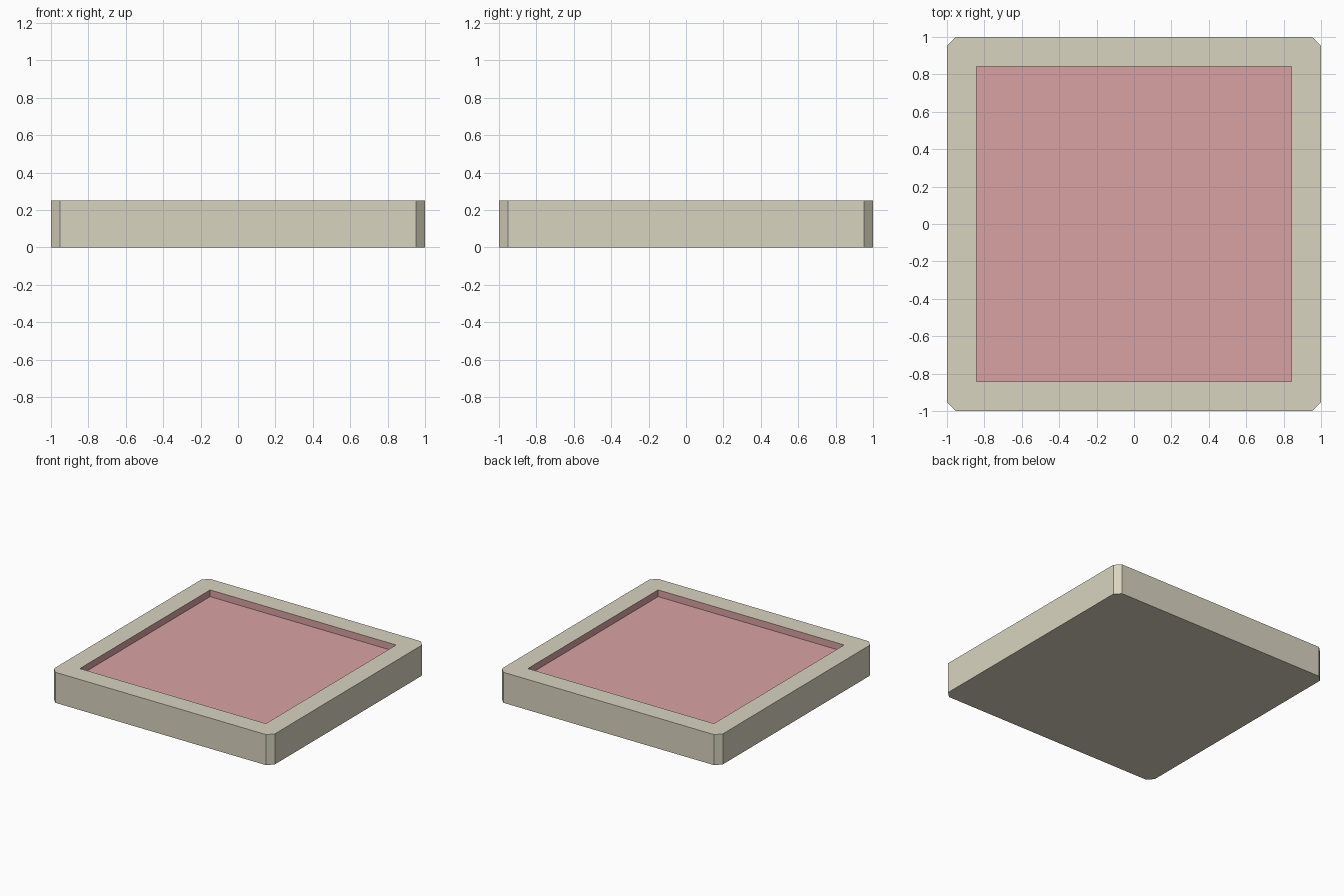
import bpy, bmesh

if "Cube" in bpy.data.objects:
    bpy.data.objects.remove(bpy.data.objects["Cube"])

HEIGHT, FLOOR = 0.25, 0.195      # tray top and recess floor
OUT, CUT, INN = 1.0, 0.047, 0.842  # half width, corner chamfer, recess half width


def material(name, rgb):
    mat = bpy.data.materials.new(name)
    lin = [((c / 255 + 0.055) / 1.055) ** 2.4 for c in rgb]
    mat.diffuse_color = (*lin, 1.0)
    mat.use_nodes = True
    mat.node_tree.nodes["Principled BSDF"].inputs["Base Color"].default_value = mat.diffuse_color
    return mat


def finish(name, bm, mat):
    mesh = bpy.data.meshes.new(name)
    bm.normal_update()
    bm.to_mesh(mesh)
    bm.free()
    mesh.materials.append(mat)
    bpy.context.collection.objects.link(bpy.data.objects.new(name, mesh))


def ring(bm, points, z):
    return [bm.verts.new((x, y, z)) for x, y in points]


# Counter-clockwise outlines: chamfered outer square and sharp recess square
corners = [(-1, -1), (1, -1), (1, 1), (-1, 1)]
square = [(INN * x, INN * y) for x, y in corners]
outline = []
for x, y in corners:
    pair = [(x * OUT, y * (OUT - CUT)), (x * (OUT - CUT), y * OUT)]
    outline += pair if x * y > 0 else pair[::-1]

# Frame: underside, outer walls and flat rim
bm = bmesh.new()
low, high = ring(bm, outline, 0), ring(bm, outline, HEIGHT)
inner = ring(bm, square, HEIGHT)
bm.faces.new(low[::-1])
for i in range(8):
    j = (i + 1) % 8
    bm.faces.new((low[i], low[j], high[j], high[i]))
for i in range(4):
    j = (i + 1) % 4
    bm.faces.new((high[2 * i], high[2 * i + 1], inner[i]))
    bm.faces.new((high[2 * i + 1], high[2 * j], inner[j], inner[i]))
finish("tray_frame", bm, material("warm beige", (217, 212, 192)))

# Recess: inward-facing walls and floor
bm = bmesh.new()
floor, top = ring(bm, square, FLOOR), ring(bm, square, HEIGHT)
bm.faces.new(floor)
for i in range(4):
    j = (i + 1) % 4
    bm.faces.new((floor[j], floor[i], top[i], top[j]))
finish("recessed_panel", bm, material("dusty pink", (217, 162, 162)))
